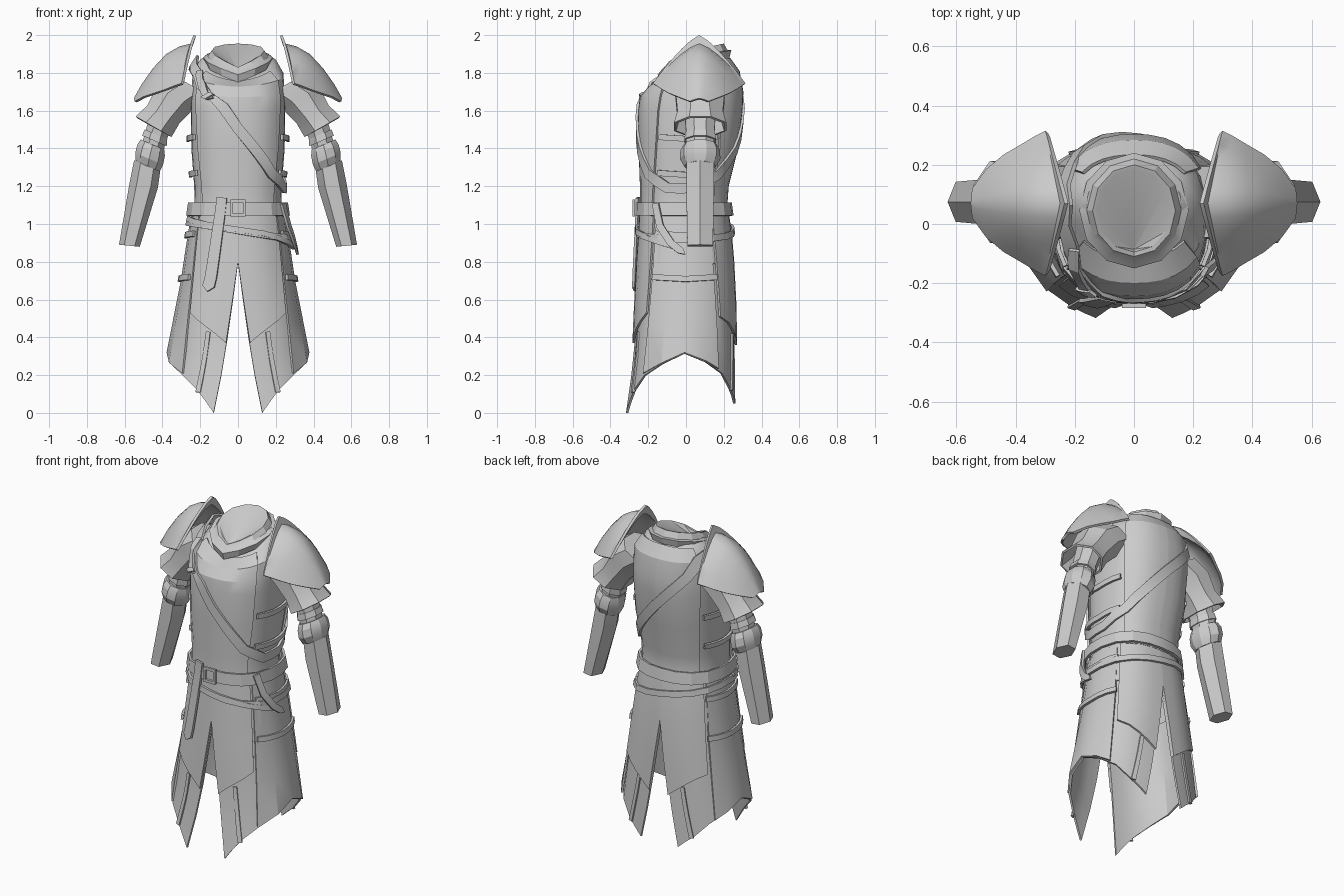
import bpy, bmesh
from math import sin, cos, radians, pi, hypot
from mathutils import Vector

if "Cube" in bpy.data.objects:
    bpy.data.objects.remove(bpy.data.objects["Cube"])

# Body profile: z, half width, front y, back y
BODY = [(0, .42, -.325, .27), (.31, .372, -.275, .26), (.7, .295, -.255, .25), (1.0, .25, -.235, .225),
        (1.1, .23, -.23, .205), (1.2, .232, -.23, .212), (1.4, .247, -.237, .262), (1.6, .25, -.24, .285),
        (1.7, .247, -.23, .29), (1.8, .24, -.185, .27), (1.87, .20, -.10, .22), (1.9, .16, -.07, .19)]


def body(t, z, off=0.0):
    """Point on the body surface at angle t (0 = front, 90 = +x) and height z."""
    i = 0
    while i < len(BODY) - 2 and z > BODY[i + 1][0]:
        i += 1
    p, q = BODY[i], BODY[i + 1]
    k = (z - p[0]) / (q[0] - p[0])
    a, f, b = (p[j] + (q[j] - p[j]) * k for j in (1, 2, 3))
    s, c = sin(radians(t)), -cos(radians(t))
    d, n = (b - f) / 2 + off, 2.4
    r = ((abs(s) / (a + off)) ** n + (abs(c) / d) ** n) ** (-1 / n)
    drop = max(0, -c) * .12 * max(0, z - 1.65) / .22
    return Vector((r * s, (f + b) / 2 + r * c, z - drop + (off * .7 if z > 1.78 else 0)))


def grid(name, rows, closed=False, caps=(0, 0), thick=0.0, mirror=False, angle=25):
    """Skin rows of points; optional end caps, thickness and x mirror."""
    bm = bmesh.new()
    vs = [[bm.verts.new(p) for p in row] for row in rows]
    n = len(rows[0])
    for a, b in zip(vs, vs[1:]):
        for i in range(n if closed else n - 1):
            j = (i + 1) % n
            bm.faces.new((a[i], a[j], b[j], b[i]))
    for flag, row in zip(caps, (vs[0], vs[-1])):
        if flag:
            bm.faces.new(row)
    bmesh.ops.remove_doubles(bm, verts=bm.verts[:], dist=1e-5)
    bmesh.ops.recalc_face_normals(bm, faces=bm.faces[:])
    if thick:
        bmesh.ops.solidify(bm, geom=bm.faces[:], thickness=thick)
        bmesh.ops.recalc_face_normals(bm, faces=bm.faces[:])
    me = bpy.data.meshes.new(name)
    bm.to_mesh(me)
    bm.free()
    ob = bpy.data.objects.new(name, me)
    bpy.context.collection.objects.link(ob)
    bpy.ops.object.select_all(action='DESELECT')
    ob.select_set(True)
    bpy.context.view_layer.objects.active = ob
    bpy.ops.object.shade_smooth_by_angle(angle=radians(angle))
    if mirror:
        ob.modifiers.new("mirror", 'MIRROR')
    return ob


def densify(pts, n):
    out = [pts[0]]
    for p, q in zip(pts, pts[1:]):
        out += [tuple(a + (b - a) * k / n for a, b in zip(p, q)) for k in range(1, n + 1)]
    return out


def panel(name, cols, off, thick=.012, n=2):
    """Mirrored cloth or plate panel; each column is a list of (angle, z)."""
    return grid(name, [[body(t, z, off) for t, z in densify(c, n)] for c in cols], thick=thick, mirror=True)


def strap(name, pts, w, off=.03, closed=False, tip=False, mirror=False, n=3):
    """Leather band that follows (angle, z) points over the body."""
    p = densify(pts, n)
    edge = ([], [])
    for i, (t, z) in enumerate(p):
        a, b = p[max(i - 1, 0)], p[min(i + 1, len(p) - 1)]
        if closed and i in (0, len(p) - 1):
            a, b = (p[-2][0] - 360, p[-2][1]), p[1]
        du, dz = radians(b[0] - a[0]) * .27, b[1] - a[1]
        l = hypot(du, dz)
        h = w / 2 * (.08 if tip and i == len(p) - 1 else 1)
        for e, s in zip(edge, (1, -1)):
            e.append(body(t - s * dz / l * h / .27 * 57.3, z + s * du / l * h, off))
    if closed:
        edge = (edge[0][:-1], edge[1][:-1])
    return grid(name, edge, closed=closed, thick=.014, mirror=mirror)


def tube(name, rings, sides, tilt=(.5, -.87), phase=.5, caps=(1, 1), thick=0, y=.075):
    """Sleeve along rings of (x, z, radius in xz, radius in y), mirrored."""
    ux, uz = -tilt[1], tilt[0]
    rows = []
    for x, z, r, ry in rings:
        angs = [2 * pi * (k + phase) / sides for k in range(sides)]
        rows.append([(x + ux * r * cos(a), y + ry * sin(a), z + uz * r * cos(a)) for a in angs])
    return grid(name, rows, closed=True, caps=caps, thick=thick, mirror=True)


# Torso: under-tunic with front and back plates
grid("tunic", [[body(t, z) for t in range(0, 360, 15)]
               for z in (.95, 1.1, 1.2, 1.4, 1.6, 1.7, 1.8, 1.87, 1.9)], closed=True, caps=(0, 1), angle=40)
LEVELS = (1.04, 1.1, 1.2, 1.4, 1.6, 1.7, 1.8, 1.87)
for name, edge, end in (("breastplate", 48, 0), ("backplate", 130, 180)):
    cols = [[(end + (edge + (8 if end == 0 else -8) * (z - 1.04) - end) * k / 5, z) for z in LEVELS]
            for k in range(6)]
    panel(name, cols, .014, n=1)

# Collar: twelve-sided rolled ring dipping at the front, inside sloping down to the throat
rows = []
for rx, ry, zf, zb in ((.17, .185, 1.75, 1.88), (.185, .195, 1.79, 1.92), (.16, .175, 1.81, 1.92),
                       (.14, .155, 1.83, 1.955), (.125, .14, 1.83, 1.95)):
    ring = []
    for k in range(12):
        c, s = cos(2 * pi * k / 12), sin(2 * pi * k / 12)
        h = ((1 - c) / 2) ** .5
        ring.append((rx * s, .045 - ry * c, zf + (zb - zf) * h))
    rows.append(ring)
rows.append([(x * .02, -.085, 1.80) for x, _, _ in rows[-1]])
grid("collar", rows, closed=True)

# Pauldrons: arched sections running out to the shoulder tip
rows = []
for x, top, half, end, push, e in ((.235, 2.0, .23, 1.765, .06, 1.3), (.25, 1.955, .245, 1.745, .05, 1.4),
                                   (.31, 1.94, .23, 1.735, .02, 1.6), (.38, 1.90, .20, 1.715, .0, 1.7),
                                   (.45, 1.825, .165, 1.695, -.01, 1.7), (.51, 1.74, .115, 1.675, -.01, 1.6),
                                   (.552, 1.665, .05, 1.65, -.005, 1.5)):
    rows.append([(x + push * abs(s), .07 + half * s, top - (top - end) * abs(s) ** e)
                 for s in [k / 5 for k in range(-5, 6)]])
grid("pauldron", rows, thick=.014, mirror=True, angle=40)

# Arms: flared upper sleeve, inner sleeve, elbow guard, forearm
tube("upper_sleeve", [(.24, 1.73, .12, .13), (.33, 1.67, .125, .14), (.395, 1.58, .105, .13),
                      (.447, 1.515, .118, .15)], 8, caps=(1, 0), thick=.012)
tube("inner_sleeve", [(.39, 1.60, .075, .09), (.437, 1.46, .066, .08), (.47, 1.33, .07, .08)], 8)
tube("elbow_guard", [(.452, 1.42, .072, .088), (.46, 1.39, .083, .105), (.47, 1.345, .084, .107),
                     (.478, 1.305, .072, .085)], 10, tilt=(.4, -.92))
tube("elbow_rim", [(.434, 1.475, .07, .085), (.443, 1.44, .077, .09)], 8, tilt=(.4, -.92))
tube("forearm", [(.478, 1.33, .072, .083), (.50, 1.2, .076, .085), (.575, .885, .055, .078)],
     6, tilt=(.1, -1), phase=0)

# Skirt: yoke, long lower layer and the shorter overlay panels
grid("skirt_yoke", [[body(t, z, .005) for t in range(0, 360, 15)] for z in (1.06, .93, .79)],
     closed=True, thick=.01)
LOWER = [(0, 24, .0), (20, 31, .055), (38, 40, .12), (55, 55, .20), (72, 72, .26), (90, 90, .315),
         (108, 108, .27), (125, 125, .21), (142, 139, .13), (160, 148, .09), (180, 156, .05)]
panel("lower_skirt", [[(a, .8), (b, z)] for a, b, z in LOWER], .0, n=4)
panel("front_overlay", [[(t0, 1.06), (t0, .8), (t1, z)] for t0, t1, z in
                        ((0, 13, .37), (12, 22, .41), (26, 32, .45), (40, 42, .49), (51, 51, .53))], .014)
panel("back_overlay", [[(t0, 1.06), (t0, .8), (t1, z)] for t0, t1, z in
                       ((180, 167, .36), (165, 157, .40), (151, 147, .44), (136, 136, .48), (124, 124, .51))], .014)
panel("side_overlay", [[(t, 1.04), (t, .7), (t, z)] for t, z in
                       ((54, .21), (72, .265), (90, .32), (108, .275), (120, .235))], .008)
strap("front_hem_strap", [(32, .43), (35, .27), (38.5, .11)], .02, off=.008, mirror=True)
strap("back_hem_strap", [(150, .42), (146, .27), (142, .12)], .02, off=.008, mirror=True)

# Side straps joining front and back
for i, z in enumerate((1.46, 1.27, .95, .72)):
    strap(f"side_strap_{i}", [(56, z), (90, z - .01), (122, z)], .03, off=.024, mirror=True)

# Belts and buckle
strap("main_belt", [(t, 1.08) for t in range(0, 361, 20)], .07, off=.036, closed=True, n=1)
strap("slanted_belt", [(t, .965 - .045 * sin(radians(t))) for t in range(0, 361, 20)], .035,
      off=.03, closed=True, n=1)
strap("hip_belt", [(-75, 1.03), (-20, .985), (30, .95), (80, .88)], .028, off=.033)
square = ((-1, -1), (1, -1), (1, 1), (-1, 1))
grid("belt_buckle", [[(x * s, -.283, 1.085 + z * s * 1.15) for x, z in square] for s in (.04, .026)],
     closed=True, thick=.014)
strap("belt_tail", [(-19, 1.14), (-23, .95), (-28, .72), (-31, .645)], .055, off=.04, tip=True)
strap("hip_tail", [(58, 1.11), (64, .99), (76, .90), (90, .84)], .035, off=.048, tip=True)

# Baldric from one shoulder to the opposite hip and up the back
strap("baldric", [(-90, 1.85), (-58, 1.83), (-35, 1.73), (-16, 1.62), (0, 1.505), (20, 1.39), (42, 1.265),
                  (70, 1.19), (100, 1.19), (130, 1.26), (155, 1.39), (180, 1.53), (205, 1.66),
                  (235, 1.80), (270, 1.85)], .055, off=.027, closed=True, n=2)
strap("baldric_end", [(-54, 1.85), (-41, 1.77), (-29, 1.68)], .04, off=.04)
strap("baldric_loop", [(-36, 1.68), (-27, 1.735)], .03, off=.048)
